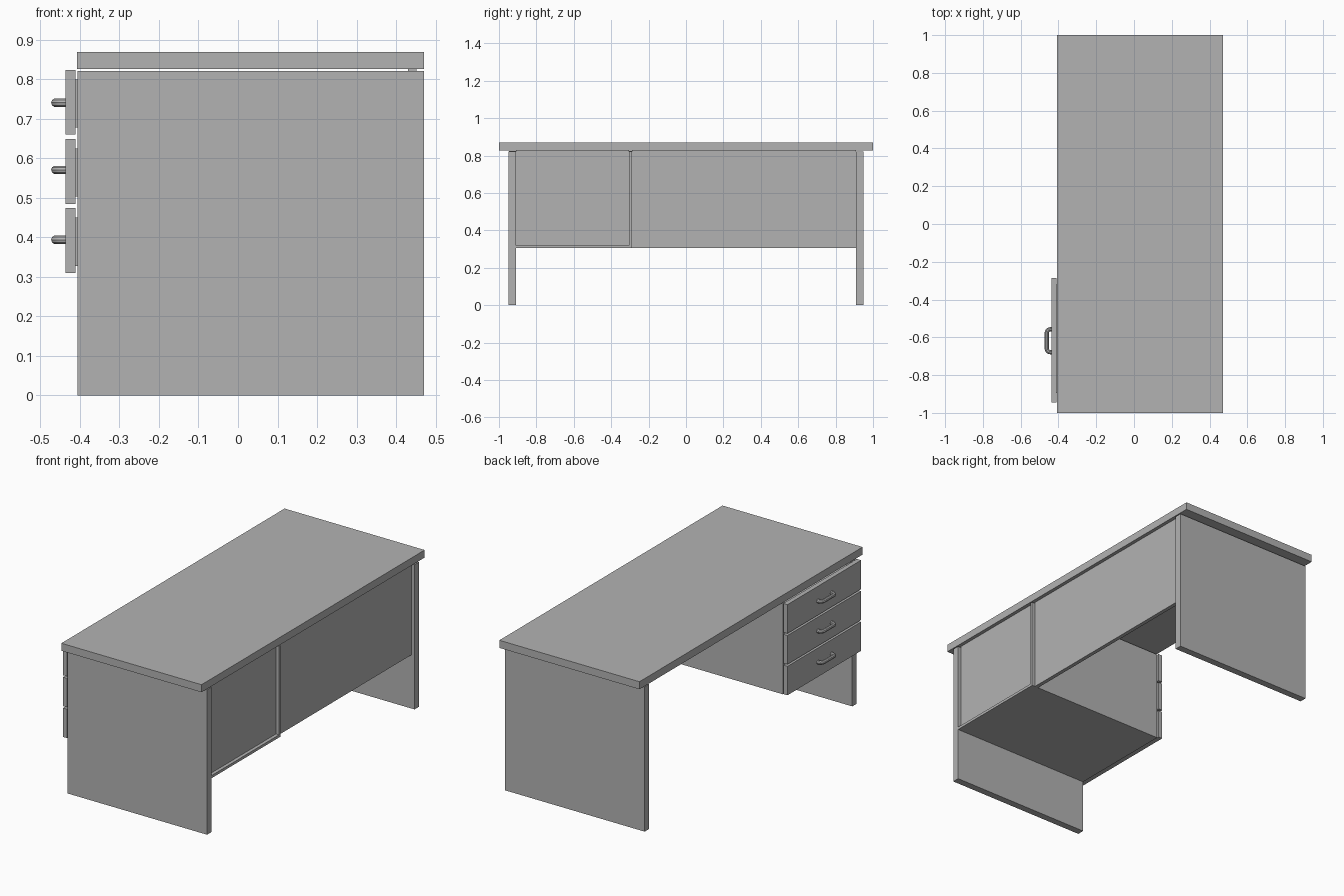
import bpy
from math import sin, cos, pi

if "Cube" in bpy.data.objects:
    bpy.data.objects.remove(bpy.data.objects["Cube"])

GREY = bpy.data.materials.new("plain grey")
GREY.use_nodes = True
colour = (0.45, 0.45, 0.45, 1)
GREY.diffuse_color = colour
GREY.node_tree.nodes["Principled BSDF"].inputs["Base Color"].default_value = colour


def box(name, x, y, z):
    """Box from its (low, high) extents on each axis."""
    spans = (x, y, z)
    bpy.ops.mesh.primitive_cube_add(size=1, location=[(a + b) / 2 for a, b in spans])
    ob = bpy.context.object
    ob.name = name
    ob.scale = [b - a for a, b in spans]
    bpy.ops.object.transform_apply(location=False, rotation=False, scale=True)
    ob.data.materials.append(GREY)
    return ob


def handle(name, z, y_mid=-0.618, x_root=-0.436, x_bar=-0.462, half=0.061, r=0.02):
    """Rounded U-shaped pull made from a bevelled curve."""
    steps = 6
    pts = [(x_root, half)]
    for i in range(steps + 1):
        a = pi / 2 * i / steps
        pts.append((x_bar + r - r * sin(a), half - r + r * cos(a)))
    pts += [(x, -y) for x, y in reversed(pts)]
    curve = bpy.data.curves.new(name, "CURVE")
    curve.dimensions = "3D"
    curve.bevel_depth = 0.011
    curve.bevel_resolution = 3
    curve.use_fill_caps = True
    spline = curve.splines.new("POLY")
    spline.points.add(len(pts) - 1)
    for p, (x, y) in zip(spline.points, pts):
        p.co = (x, y_mid + y, z, 1)
    ob = bpy.data.objects.new(name, curve)
    bpy.context.collection.objects.link(ob)
    bpy.ops.object.select_all(action="DESELECT")
    ob.select_set(True)
    bpy.context.view_layer.objects.active = ob
    bpy.ops.object.convert(target="MESH")
    ob = bpy.context.object
    ob.data.materials.clear()
    ob.data.materials.append(GREY)
    bpy.ops.object.shade_smooth_by_angle()


FRONT, BACK = -0.406, 0.471
LOW, HIGH = 0.305, 0.821

# Desktop and the two end panels
box("desktop", (-0.408, BACK), (-1, 1), (0.827, 0.87))
box("right_end_panel", (FRONT, BACK), (-0.95, -0.91), (0, HIGH))
box("left_end_panel", (FRONT, BACK), (0.91, 0.95), (0, HIGH))

# Modesty panel across the knee space
box("modesty_panel", (0.43, 0.452), (-0.29, 0.91), (LOW, 0.826))

# Drawer pedestal
box("pedestal_side", (FRONT, BACK), (-0.305, -0.29), (LOW, HIGH))
box("pedestal_bottom", (FRONT, BACK), (-0.91, -0.305), (LOW, 0.32))
box("pedestal_back", (0.43, 0.452), (-0.91, -0.305), (0.32, 0.826))

# Drawers with fronts, boxes and pulls
for label, low, pull in (("bottom", 0.31, 0.394), ("middle", 0.485, 0.571), ("top", 0.66, 0.741)):
    box(label + "_drawer_front", (-0.437, -0.411), (-0.945, -0.285), (low, low + 0.164))
    box(label + "_drawer_box", (-0.411, 0.38), (-0.895, -0.32), (low + 0.018, low + 0.14))
    handle(label + "_drawer_handle", pull)
